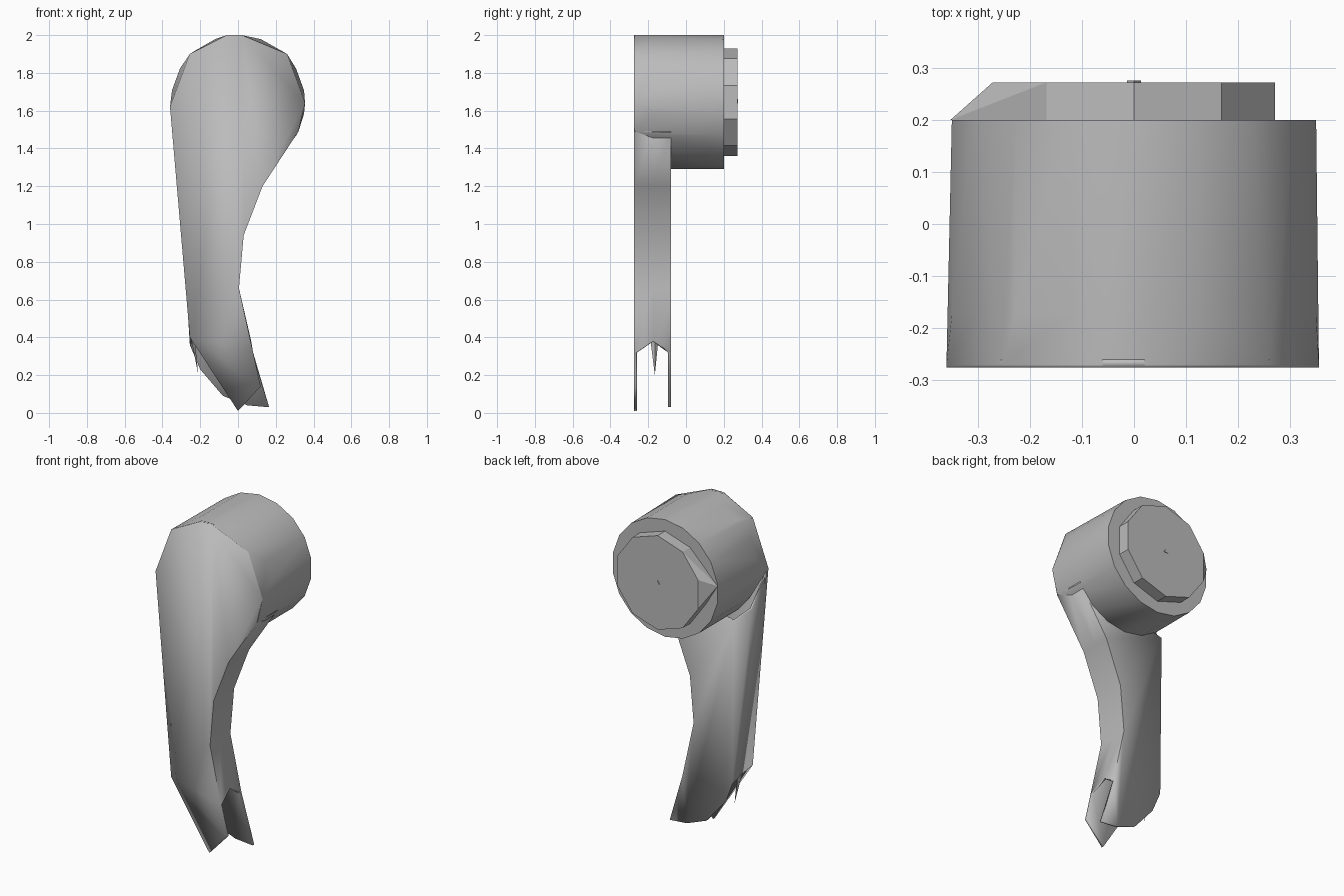
import bpy, bmesh, math

cube = bpy.data.objects.get("Cube")
if cube:
    bpy.data.objects.remove(cube, do_unlink=True)

grey = bpy.data.materials.new("plain_grey")
grey.use_nodes = True
grey.diffuse_color = (0.5, 0.5, 0.5, 1)
grey.node_tree.nodes["Principled BSDF"].inputs["Base Color"].default_value = (0.5, 0.5, 0.5, 1)

CENTRE_Z = 1.645


def finish(name, bm, angle=30):
    bmesh.ops.recalc_face_normals(bm, faces=bm.faces)
    mesh = bpy.data.meshes.new(name)
    bm.to_mesh(mesh)
    bm.free()
    mesh.materials.append(grey)
    obj = bpy.data.objects.new(name, mesh)
    bpy.context.collection.objects.link(obj)
    bpy.ops.object.select_all(action='DESELECT')
    bpy.context.view_layer.objects.active = obj
    obj.select_set(True)
    bpy.ops.object.shade_smooth_by_angle(angle=math.radians(angle))
    return obj


def at_depth(points, y):
    return [(x, y, z) for x, z in points]


def ring(radius, y, sides):
    steps = [math.tau * i / sides for i in range(sides)]
    return [(radius * math.sin(a), y, CENTRE_Z + radius * math.cos(a)) for a in steps]


def hull(name, points, angle=30):
    bm = bmesh.new()
    for p in points:
        bm.verts.new(p)
    result = bmesh.ops.convex_hull(bm, input=bm.verts)
    loose = [v for v in result["geom_interior"] if isinstance(v, bmesh.types.BMVert)]
    bmesh.ops.delete(bm, geom=loose, context='VERTS')
    bmesh.ops.dissolve_limit(bm, angle_limit=0.01, verts=bm.verts, edges=bm.edges)
    return finish(name, bm, angle)


# Lever: front and back plates joined by side walls, open at the lower end
right_front = [(0.08, 0.32), (0.005, 0.66), (0.03, 0.94), (0.13, 1.2), (0.32, 1.49)]
right_mid = [(0.07, 0.38)] + right_front[1:]
head = [(0.355, 1.64), (0.26, 1.9), (0.02, 2.0), (-0.06, 2.0), (-0.255, 1.9)]
left_front = [(-0.36, 1.62), (-0.255, 0.4)]
left_mid = [(-0.32, 1.4), (-0.25, 0.38)]
left_back = [(-0.265, 1.35), (-0.255, 0.36)]
front_tip = [(0, 0.01), (0.12, 0.14)]
back_tip = [(-0.2, 0.23), (-0.08, 0.09), (0.05, 0.04), (0.165, 0.03)]
FRONT, MID, BACK = -0.275, -0.175, -0.08

bm = bmesh.new()


def add_face(points):
    bm.faces.new([bm.verts.new(p) for p in points])


def add_wall(a, b):
    for i in range(len(a) - 1):
        add_face([a[i], a[i + 1], b[i + 1], b[i]])


add_face(at_depth(right_front + head + left_front + front_tip, FRONT))
add_face(at_depth(right_front + left_back + back_tip, BACK))
for front, mid, back in ((right_front, right_mid, right_front),
                         (left_front, left_mid, left_back)):
    add_wall(at_depth(front, FRONT), at_depth(mid, MID))
    add_wall(at_depth(mid, MID), at_depth(back, BACK))
bmesh.ops.remove_doubles(bm, verts=bm.verts, dist=0.0005)
lever = finish("lever", bm)
shell = lever.modifiers.new("wall_thickness", 'SOLIDIFY')
shell.thickness = 0.015
shell.offset = -1

# Small spike hanging from the left wall
hull("wall_spike", [(-0.25, -0.19, 0.4), (-0.25, -0.145, 0.4),
                    (-0.23, -0.165, 0.4), (-0.21, -0.165, 0.2)])

# Round boss blending into the faceted head
hull("boss", at_depth(right_front[-1:] + head + left_front[:1], FRONT + 0.003)
     + ring(0.355, MID, 18) + ring(0.355, 0.2, 18))

# Rear knob with a flared corner on one side
hull("rear_knob", ring(0.285, 0.195, 10) + ring(0.285, 0.272, 10)
     + [(-0.352, 0.2, 1.69)], 20)

# Tiny centre mark on the knob
hull("centre_mark", ring(0.016, 0.27, 3) + ring(0.016, 0.275, 3))
